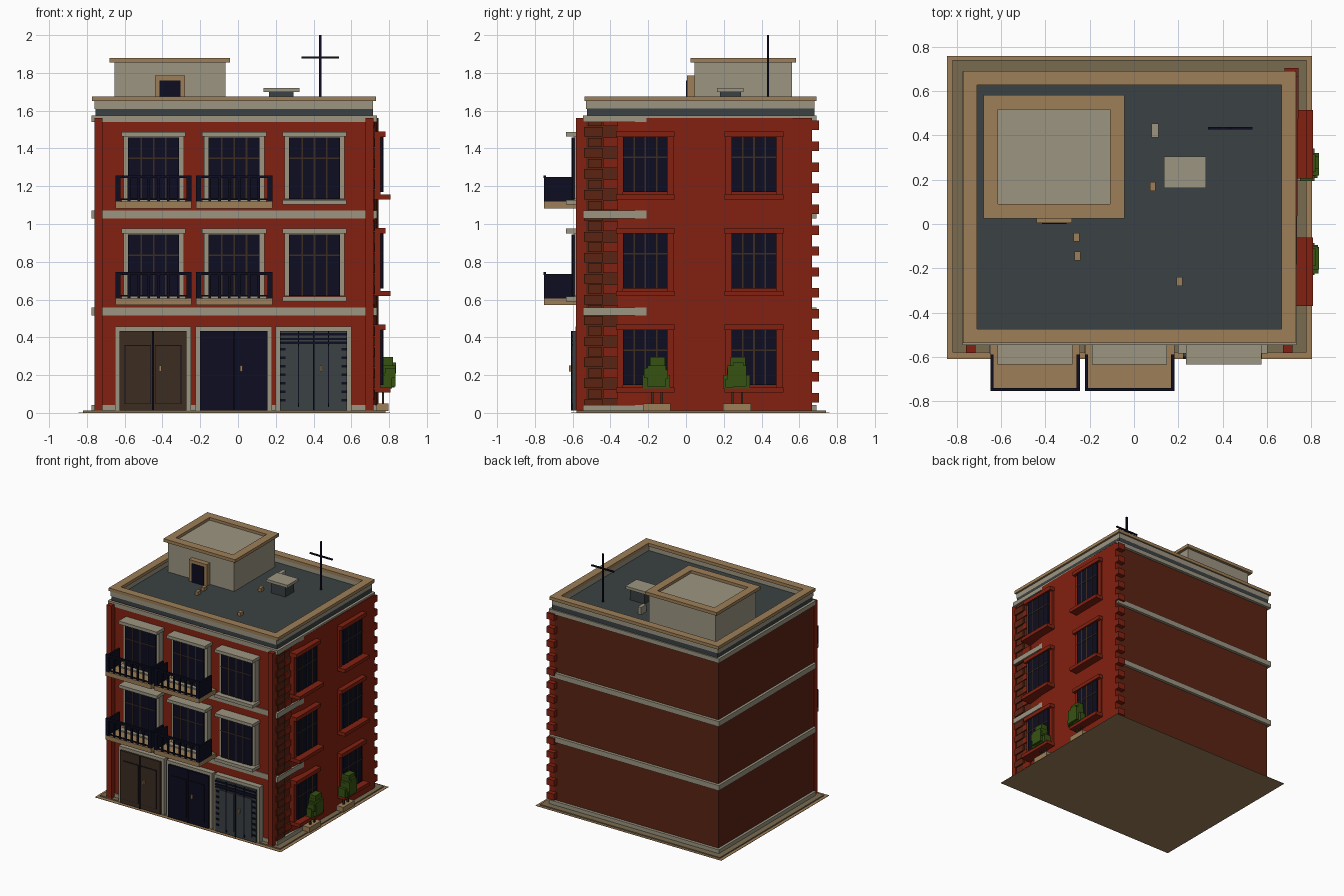
import bpy
import bmesh
import random
from mathutils import Matrix, Vector

random.seed(4)
cube = bpy.data.objects.get("Cube")
if cube:
    bpy.data.objects.remove(cube)


def material(name, r, g, b):
    m = bpy.data.materials.new(name)
    m.use_nodes = True
    m.diffuse_color = (r, g, b, 1)
    m.node_tree.nodes["Principled BSDF"].inputs["Base Color"].default_value = (r, g, b, 1)
    return m


red = material("brick red", .23, .015, .005)
dark_red = material("dark brick", .105, .017, .006)
stone = material("grey stone", .33, .3, .22)
tan = material("tan stone", .34, .21, .095)
navy = material("navy", .004, .004, .015)
slate = material("slate", .043, .053, .056)
brown = material("dark wood", .043, .025, .015)
green = material("leaf green", .037, .085, .006)
paving = material("paving", .19, .145, .08)


def part(name, mat, *boxes):
    """One object made of boxes, each given as x, y and z ranges."""
    bm = bmesh.new()
    for x0, x1, y0, y1, z0, z1 in boxes:
        size = Vector((x1 - x0, y1 - y0, z1 - z0))
        mid = Vector((x0 + x1, y0 + y1, z0 + z1)) / 2
        bmesh.ops.create_cube(bm, size=1, matrix=Matrix.Translation(mid) @ Matrix.Diagonal(size).to_4x4())
    return finish(name, mat, bm)


def finish(name, mat, bm):
    mesh = bpy.data.meshes.new(name)
    bm.to_mesh(mesh)
    bm.free()
    mesh.materials.append(mat)
    ob = bpy.data.objects.new(name, mesh)
    bpy.context.collection.objects.link(ob)
    return ob


def ring(x0, x1, y0, y1, z0, z1, w):
    """Four boxes forming a rectangular rim seen from above."""
    return ((x0, x1, y0, y0 + w, z0, z1), (x0, x1, y1 - w, y1, z0, z1),
            (x0, x0 + w, y0 + w, y1 - w, z0, z1), (x1 - w, x1, y0 + w, y1 - w, z0, z1))


def surround(x0, x1, y0, y1, z0, z1, w):
    """Two jambs and a head around a front opening."""
    return ((x0, x0 + w, y0, y1, z0, z1), (x1 - w, x1, y0, y1, z0, z1),
            (x0 + w, x1 - w, y0, y1, z1 - w, z1))


# Ground and main walls
part("ground_sheet", tan, (-.845, .805, -.61, .76, 0, .003))
part("pavement", paving, (-.82, .78, -.58, .74, .003, .012))
part("wall_core", dark_red, (-.755, .715, -.53, .667, .01, 1.575))
part("front_wall", red, (-.755, .715, -.54, -.53, .01, 1.56))
part("corner_pilasters", red, *[(x, x + .043, -.583, -.54, .012, 1.56) for x in (-.76, .674)])

# Slightly angled brick facing on the right wall
bm = bmesh.new()
plan = [(.7, -.36), (.715, -.36), (.735, -.21), (.744, .667), (.7, .667)]
face = bm.faces.new([bm.verts.new((x, y, .012)) for x, y in plan])
top = bmesh.ops.extrude_face_region(bm, geom=[face])["geom"]
bmesh.ops.translate(bm, vec=(0, 0, 1.55), verts=[v for v in top if isinstance(v, bmesh.types.BMVert)])
bmesh.ops.recalc_face_normals(bm, faces=bm.faces)
finish("right_wall_facing", red, bm)

# Stone string courses around the whole building
part("string_courses", stone, *[(-.775, .735, -.546, .69, z, z + h)
                                for z, h in ((.012, .03), (.516, .042), (1.03, .042), (1.54, .035))])

# Corner bricks
courses = [.02 + i * .111 for i in range(14)]
part("long_front_quoins", dark_red, *[(.71, .726, -.54, -.44, z, z + .05) for z in courses])
part("short_front_quoins", red, *[(.71, .726, -.44, -.36, z + .055, z + .105) for z in courses])
part("inner_front_quoins", dark_red, *[(.71, .723, -.52, -.445, z + .056, z + .104) for z in courses])
part("back_quoins", red, *[(.68, .744, .66, .705, z + .035, z + .085) for z in courses])

# Roof and parapet
part("roof_slab", slate, (-.755, .715, -.525, .68, 1.575, 1.612))
part("parapet", stone, *ring(-.76, .715, -.53, .68, 1.61, 1.65, .045))
part("parapet_cap", tan, *ring(-.772, .73, -.538, .692, 1.65, 1.675, .063))

# Stair house on the roof
part("stair_house", stone, (-.655, -.065, .045, .56, 1.61, 1.858))
part("stair_house_cap", tan, *ring(-.68, -.043, .025, .582, 1.855, 1.88, .065))
part("stair_door_frame", tan, *surround(-.44, -.28, .005, .05, 1.612, 1.785, .025))
part("stair_door", navy, (-.415, -.305, 0, .045, 1.612, 1.76))

# Roof fittings
part("vent_body", slate, (.165, .295, .18, .29, 1.61, 1.7))
part("vent_cap", stone, (.135, .325, .163, .305, 1.698, 1.72))
part("chimney_pipe", stone, (.08, .11, .39, .455, 1.61, 1.67))
part("roof_bricks", tan, *[(x - .013, x + .013, y - .02, y + .02, 1.61, 1.64)
                           for x, y in ((.085, .17), (-.26, -.06), (-.255, -.145), (.205, -.26))])
part("antenna", navy, (.43, .441, .428, .439, 1.61, 2), (.335, .535, .428, .439, 1.875, 1.886))

# Front windows, with balconies on two columns
for level, z in enumerate((.62, 1.133)):
    for column, x in enumerate((-.447, -.02, .405)):
        tag = f"{level}_{column}"
        z_low = z if column == 2 else z - .02
        part("front_window_frame_" + tag, stone,
             *surround(x - .16, x + .16, -.59, -.54, z_low, z + .345, .025),
             (x - .17, x + .17, -.635, -.54, z + .33, z + .355),
             (x - .17, x + .17, -.635, -.54, z - .03, z - .005))
        part("front_window_glass_" + tag, navy, (x - .135, x + .135, -.603, -.54, z_low, z + .325))
        part("front_window_bars_" + tag, brown,
             *[(x + d - .004, x + d + .004, -.606, -.6, z_low, z + .325) for d in (-.065, 0, .065)],
             (x - .135, x + .135, -.606, -.6, z + .21, z + .218))
        if column == 2:
            continue
        left, right, deck = x - .202, x + .202, z - .015
        part("balcony_slab_" + tag, tan, (left, right, -.752, -.54, deck - .035, deck))
        bars = [left + .02 + i * .052 for i in range(8)]
        part("balcony_rail_" + tag, navy,
             (left, right, -.755, -.74, deck + .125, deck + .14),
             (left, right, -.752, -.742, deck + .01, deck + .018),
             (left, left + .014, -.752, -.59, deck, deck + .13),
             (right - .014, right, -.752, -.59, deck, deck + .13),
             *[(b - .007, b + .007, -.752, -.742, deck, deck + .13) for b in bars])

# Street doors
for name, x, mat in (("wood", -.45, brown), ("navy", -.022, navy), ("grille", .4, slate)):
    part(name + "_door_surround", stone, *surround(x - .202, x + .202, -.585, -.54, .012, .457, .024))
    part(name + "_door", mat, (x - .178, x + .178, -.6, -.54, .012, .433))
    part(name + "_door_seam", navy, (x - .004, x + .004, -.608, -.595, .012, .433))
    part(name + "_door_panels", mat, *[(x + s * .08 - .066, x + s * .08 + .066, -.606, -.6, .05, .355)
                                       for s in (-1, 1)])
    part(name + "_door_handle", tan, (x + .033, x + .046, -.62, -.6, .22, .25))
    if name == "wood":
        part("wood_door_moulding", navy,
             *[(x + s * .08 - .07, x + s * .08 + .07, -.602, -.6, .046, .359) for s in (-1, 1)])
    if name == "grille":
        rungs = [.06 + i * .045 for i in range(7)]
        part("door_grille", navy,
             *[(x + s * .163 - .014, x + s * .163 + .014, -.607, -.6, z, z + .014)
               for s in (-1, 1) for z in rungs],
             *[(x - .178, x + .178, -.607, -.6, z, z + .012) for z in (.365, .385, .41)],
             *[(x + s * .08 - .003, x + s * .08 + .003, -.609, -.6, .03, .433) for s in (-1, 1)])

# Side windows with brick sills and heads
for level in range(3):
    z = .147 + level * .511
    for side, y in (("near", -.215), ("far", .36)):
        tag = f"{side}_{level}"
        part("side_window_glass_" + tag, navy, (.7, .768, y - .118, y + .118, z, z + .292))
        part("side_window_bars_" + tag, brown,
             *[(.765, .771, y + d - .004, y + d + .004, z, z + .292) for d in (-.06, 0, .06)],
             (.765, .771, y - .118, y + .118, z + .18, z + .188))
        part("side_window_trim_" + tag, red,
             (.7, .808, y - .155, y + .155, z - .04, z - .012),
             (.7, .78, y - .155, y + .155, z + .292, z + .322),
             *[(.7, .755, y + s * .134 - .016, y + s * .134 + .016, z - .012, z + .292) for s in (-1, 1)])

# Potted shrubs along the right wall
for number, y in enumerate((-.155, .27)):
    part(f"planter_{number}", tan, (.735, .797, y - .073, y + .073, .01, .05))
    part(f"shrub_stems_{number}", brown, *[(.762, .774, y + d, y + d + .012, .05, .15) for d in (-.03, .02)])
    leaves = [(.75, .835, y - .05, y + .05, .14, .25), (.755, .82, y - .035, y + .045, .22, .295),
              (.75, .815, y - .075, y + .07, .13, .2)]
    for i in range(9):
        cx, cy = random.uniform(.775, .81), y + random.uniform(-.05, .05)
        cz, r = random.uniform(.15, .25), random.uniform(.02, .03)
        leaves.append((cx - r, cx + r, cy - r, cy + r, cz - r, cz + r))
    part(f"shrub_{number}", green, *leaves)
